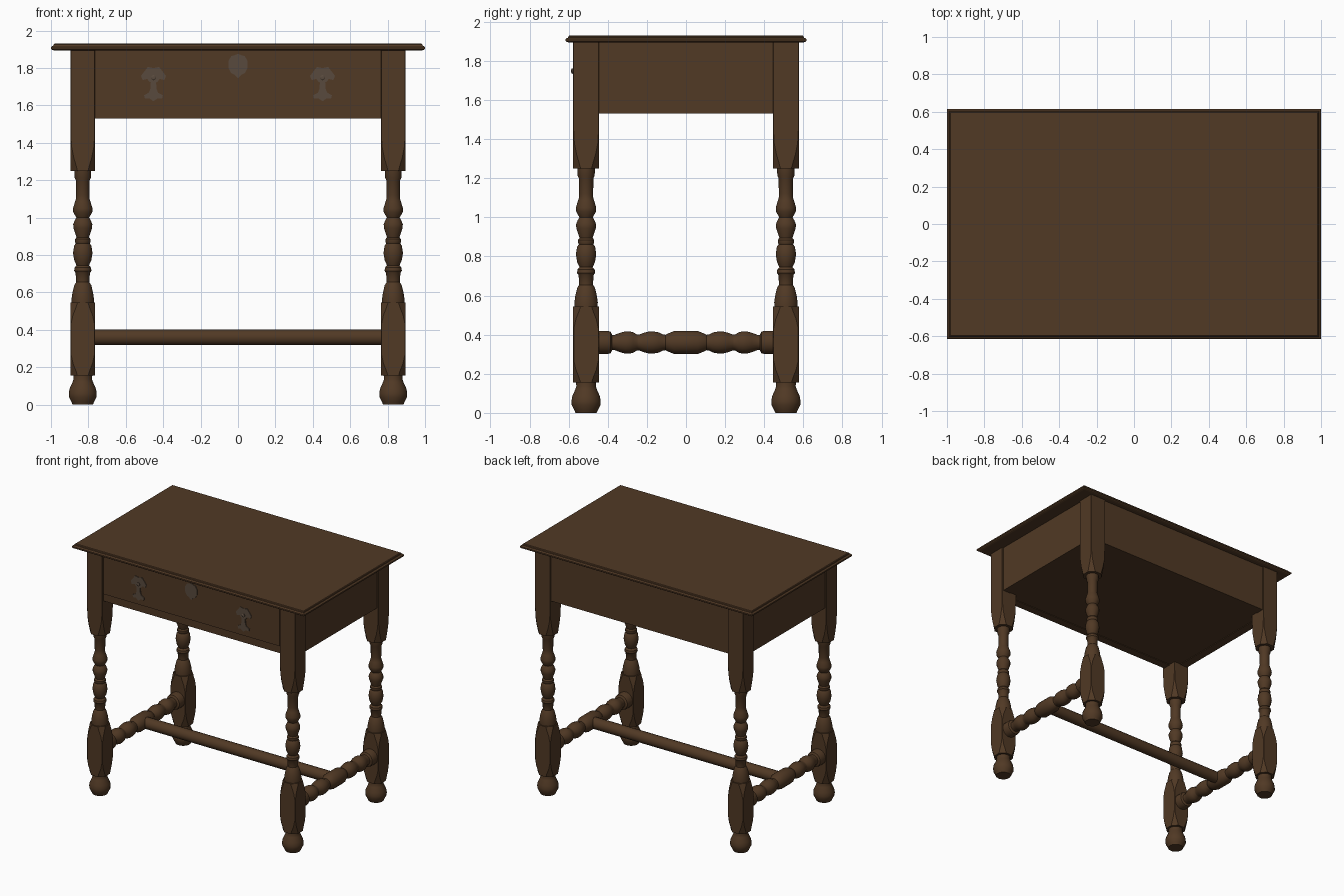
import bpy, bmesh, math
from mathutils import Matrix

if "Cube" in bpy.data.objects:
    bpy.data.objects.remove(bpy.data.objects["Cube"])


def material(name, rgb):
    m = bpy.data.materials.new(name)
    m.diffuse_color = (*rgb, 1)
    m.use_nodes = True
    m.node_tree.nodes["Principled BSDF"].inputs["Base Color"].default_value = m.diffuse_color
    return m


WOOD = material("dark wood", (0.082, 0.041, 0.018))
METAL = material("aged metal", (0.098, 0.068, 0.047))

LEG_X, LEG_Y, HALF = 0.83, 0.511, 0.066
RAIL_Z = 0.36


def finish(bm, name, mat, smooth=None):
    bmesh.ops.recalc_face_normals(bm, faces=bm.faces[:])
    me = bpy.data.meshes.new(name)
    bm.to_mesh(me)
    bm.free()
    ob = bpy.data.objects.new(name, me)
    bpy.context.collection.objects.link(ob)
    me.materials.append(mat)
    if smooth:
        bpy.ops.object.select_all(action='DESELECT')
        ob.select_set(True)
        bpy.context.view_layer.objects.active = ob
        bpy.ops.object.shade_smooth_by_angle(angle=math.radians(smooth))
    return ob


def loft(name, rings, mat=WOOD, smooth=None, matrix=None):
    """Skin a stack of equal-length point rings and cap both ends."""
    bm = bmesh.new()
    vs = [[bm.verts.new(p) for p in r] for r in rings]
    n = len(vs[0])
    for a, b in zip(vs, vs[1:]):
        for i in range(n):
            j = (i + 1) % n
            bm.faces.new((a[i], a[j], b[j], b[i]))
    bm.faces.new(vs[0])
    bm.faces.new(vs[-1])
    if matrix:
        bmesh.ops.transform(bm, matrix=matrix, verts=bm.verts[:])
    return finish(bm, name, mat, smooth)


def lathe(name, profile, matrix, n=16, mat=WOOD):
    """Turn a list of (height, radius) around the local z axis."""
    step = 2 * math.pi / n
    rings = [[(r * math.cos((i + .5) * step), r * math.sin((i + .5) * step), z)
              for i in range(n)] for z, r in profile]
    return loft(name, rings, mat, 35, matrix)


def block(name, sections, matrix):
    """Square post whose corners are cut by a chamfer that varies with height."""
    rings = []
    for z, c in sections:
        k = HALF - c
        rings.append([(HALF, -k, z), (HALF, k, z), (k, HALF, z), (-k, HALF, z),
                      (-HALF, k, z), (-HALF, -k, z), (-k, -HALF, z), (k, -HALF, z)])
    return loft(name, rings, WOOD, 35, matrix)


def box(name, x0, x1, y0, y1, z0, z1):
    rect = [(x0, y0), (x1, y0), (x1, y1), (x0, y1)]
    return loft(name, [[(x, y, z) for x, y in rect] for z in (z0, z1)])


def plate(name, half_outline, cx, y_back, thick):
    """Thin upright plate, mirrored left to right from half an outline."""
    pts = half_outline + [(-x, z) for x, z in reversed(half_outline) if x > 0]
    return loft(name, [[(cx + x, y, z) for x, z in pts]
                       for y in (y_back, y_back - thick)], METAL)


# table top with moulded edge: (height, inset from the rim)
edge = [(1.893, .02), (1.897, .006), (1.902, 0), (1.912, 0), (1.917, .005),
        (1.919, .012), (1.926, .014), (1.930, .019)]
loft("table_top", [[(sx * (1 - i), sy * (.615 - i), z)
                    for sx, sy in ((-1, -1), (1, -1), (1, 1), (-1, 1))]
                   for z, i in edge])

# case: side and back aprons, closed bottom, front rail and drawer
SPAN_X, SPAN_Y = LEG_X - HALF + .01, LEG_Y - HALF + .01
for s, side in ((-1, "left"), (1, "right")):
    xs = sorted((s * .82, s * .885))
    box(f"{side}_apron", *xs, -SPAN_Y, SPAN_Y, 1.53, 1.896)
box("back_apron", -SPAN_X, SPAN_X, .50, .567, 1.53, 1.896)
box("case_bottom", -.83, .83, -.51, .51, 1.535, 1.56)
box("front_rail", -SPAN_X, SPAN_X, -.564, -.50, 1.53, 1.896)
box("drawer_front", -.757, .757, -.572, -.55, 1.588, 1.888)

# legs: square blocks joined by turned sections
turning = [(1.26, .046), (1.215, .045), (1.20, .038), (1.12, .037), (1.105, .036),
           (1.085, .042), (1.05, .053), (1.03, .052), (1.0, .035), (.985, .044),
           (.965, .052), (.945, .051), (.895, .034), (.885, .042), (.87, .042),
           (.862, .038), (.85, .047), (.81, .053), (.77, .046), (.745, .034),
           (.733, .045), (.715, .047), (.705, .039), (.655, .036), (.64, .046),
           (.60, .056), (.565, .061), (.54, .06)]
foot = [(.16, .052), (.135, .051), (.12, .056), (.085, .072), (.06, .076),
        (.04, .075), (.015, .062), (0, .055)]
for sx, sn in ((-1, "left"), (1, "right")):
    for sy, fn in ((-1, "front"), (1, "back")):
        at = Matrix.Translation((sx * LEG_X, sy * LEG_Y, 0))
        tag = f"{fn}_{sn}_leg"
        block(tag + "_upper_block", [(1.25, .038), (1.28, .030), (1.32, .018),
                                     (1.38, .006), (1.46, .002), (1.896, .002)], at)
        lathe(tag + "_turning", turning, at)
        block(tag + "_lower_block", [(.155, .038), (.18, .030), (.22, .014),
                                     (.27, .003), (.43, .003), (.48, .014),
                                     (.52, .030), (.545, .038)], at)
        lathe(tag + "_foot", foot, at)

# turned side stretchers: half profile from the middle outwards, then mirrored
half = [(.06, .060), (.095, .046), (.105, .040), (.118, .042), (.14, .053), (.165, .057),
        (.19, .057), (.215, .051), (.24, .041), (.25, .041), (.27, .053), (.29, .058),
        (.31, .058), (.335, .051), (.365, .040), (.378, .040), (.385, .056),
        (.40, .060), (.46, .060)]
beads = [(-y, r) for y, r in reversed(half)] + half
for s, side in ((-1, "left"), (1, "right")):
    lathe(f"{side}_side_stretcher", beads,
          Matrix.Translation((s * LEG_X, 0, RAIL_Z)) @ Matrix.Rotation(math.pi / 2, 4, 'X'))

# long middle stretcher
lathe("middle_stretcher", [(-.82, .043), (.82, .043)],
      Matrix.Translation((0, 0, RAIL_Z)) @ Matrix.Rotation(math.pi / 2, 4, 'Y'))

# drawer pulls: winged back plate, hanging drop and small knob
wings = [(0, 1.80), (.03, 1.806), (.046, 1.785), (.067, 1.758), (.058, 1.735),
         (.034, 1.742), (.02, 1.725), (0, 1.72)]
drop = [(0, 1.735), (.014, 1.73), (.016, 1.69), (.025, 1.668), (.05, 1.655),
        (.046, 1.636), (.022, 1.638), (0, 1.622)]
for cx, side in ((-.452, "left"), (.452, "right")):
    plate(f"{side}_pull_plate", wings, cx, -.571, .006)
    plate(f"{side}_pull_drop", drop, cx, -.571, .008)
    lathe(f"{side}_pull_knob", [(0, .012), (.008, .014), (.012, .008)],
          Matrix.Translation((cx, -.575, 1.748)) @ Matrix.Rotation(math.pi / 2, 4, 'X'),
          10, METAL)

# keyhole plate
shield = [(0, 1.876), (.02, 1.868), (.036, 1.864), (.05, 1.84), (.051, 1.80),
          (.036, 1.772), (.016, 1.762), (0, 1.745)]
plate("keyhole_plate", shield, 0, -.571, .006)
